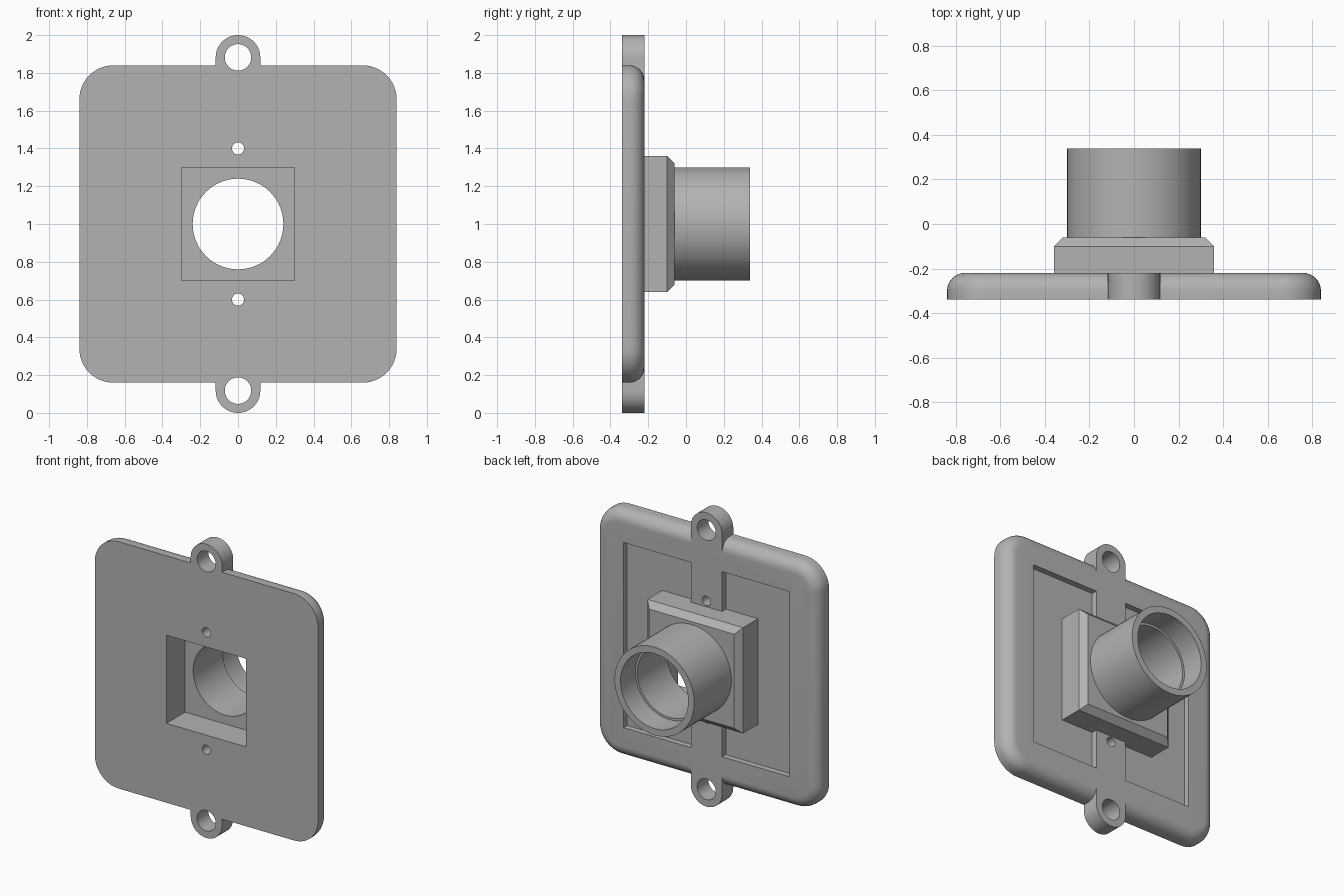
import bpy, bmesh
from math import sin, cos, pi

if "Cube" in bpy.data.objects:
    bpy.data.objects.remove(bpy.data.objects["Cube"])

grey = bpy.data.materials.new("plain grey")
grey.use_nodes = True
COLOUR = (0.45, 0.45, 0.45, 1)
grey.diffuse_color = COLOUR
grey.node_tree.nodes["Principled BSDF"].inputs["Base Color"].default_value = COLOUR

MID = 1.0                                  # height of the tube axis
FRONT, BACK, FLOOR = -0.34, -0.22, -0.26   # plate faces and recess floor


def loft(name, rings, loop=False):
    """Skin rings of (x, z) points at depths y: [(y, points), ...]."""
    bm = bmesh.new()
    rows = [[bm.verts.new((x, y, z)) for x, z in pts] for y, pts in rings]
    pairs = list(zip(rows, rows[1:]))
    if loop:
        pairs.append((rows[-1], rows[0]))
    else:
        bm.faces.new(rows[0])
        bm.faces.new(rows[-1])
    n = len(rows[0])
    for a, b in pairs:
        for i in range(n):
            j = (i + 1) % n
            bm.faces.new((a[i], a[j], b[j], b[i]))
    bmesh.ops.recalc_face_normals(bm, faces=bm.faces)
    mesh = bpy.data.meshes.new(name)
    bm.to_mesh(mesh)
    bm.free()
    mesh.materials.append(grey)
    obj = bpy.data.objects.new(name, mesh)
    bpy.context.collection.objects.link(obj)
    return obj


def prism(name, pts, y0, y1):
    return loft(name, [(y0, pts), (y1, pts)])


def circle(r, z=MID, n=64):
    return [(r * cos(2 * pi * i / n), z + r * sin(2 * pi * i / n)) for i in range(n)]


def rect(x0, x1, half_z):
    return [(x0, MID - half_z), (x1, MID - half_z), (x1, MID + half_z), (x0, MID + half_z)]


def rounded_square(half, r, steps=12):
    pts = []
    for quarter, (sx, sz) in enumerate([(1, 1), (-1, 1), (-1, -1), (1, -1)]):
        for i in range(steps + 1):
            a = (quarter + i / steps) * pi / 2
            pts.append((sx * (half - r) + r * cos(a), MID + sz * (half - r) + r * sin(a)))
    return pts


def combine(target, tool, operation="DIFFERENCE"):
    """Apply a boolean and discard the tool."""
    mod = target.modifiers.new("cut", "BOOLEAN")
    mod.operation, mod.solver, mod.object = operation, "EXACT", tool
    bpy.context.view_layer.objects.active = target
    bpy.ops.object.modifier_apply(modifier=mod.name)
    bpy.data.objects.remove(tool)


# Plate with rounded corners and a rounded back edge
HALF, CORNER, ROUND = 0.84, 0.18, 0.08
rings = [(FRONT, rounded_square(HALF, CORNER))]
for i in range(9):
    a = i / 8 * pi / 2
    inset = ROUND * (1 - cos(a))
    rings.append((BACK - ROUND + ROUND * sin(a), rounded_square(HALF - inset, CORNER - inset)))
plate = loft("mounting_plate", rings)

# Screw ears at top and bottom
EAR, EAR_Z = 0.118, 0.882
for s in (1, -1):
    arc = [(EAR * cos(pi * i / 32), MID + s * (EAR_Z + EAR * sin(pi * i / 32))) for i in range(33)]
    foot = [(-EAR, MID + s * 0.7), (EAR, MID + s * 0.7)]
    combine(plate, prism("ear", arc + foot, FRONT, BACK), "UNION")

# Screw holes, small pin holes and the two shallow back recesses
for s in (1, -1):
    combine(plate, prism("ear_hole", circle(0.07, MID + s * EAR_Z), -0.5, 0))
    combine(plate, prism("pin_hole", circle(0.032, MID + s * 0.4, 32), -0.5, 0))
    x0, x1 = sorted((s * EAR, s * 0.625))
    combine(plate, prism("recess", rect(x0, x1, 0.63), FLOOR, 0))

# Seat for the housing and the square opening
combine(plate, prism("seat", rect(-0.36, 0.36, 0.36), FLOOR, 0))
combine(plate, prism("opening", rect(-0.3, 0.3, 0.3), -0.5, 0))

# Chamfered housing, hollow from the front, with a round hole in its back wall
outer, inner = rect(-0.36, 0.36, 0.36), rect(-0.32, 0.32, 0.32)
housing = loft("housing", [(FLOOR, outer), (-0.10, outer), (-0.06, inner)])
combine(housing, prism("cavity", rect(-0.3, 0.3, 0.3), -0.5, -0.14))
combine(housing, prism("bore", circle(0.24), -0.5, 0.1))

# Tube with a wider bore at its open end
STEP, END = 0.18, 0.34
profile = [(0.3, -0.06), (0.3, END), (0.255, END), (0.255, STEP), (0.24, STEP), (0.24, -0.06)]
tube = loft("tube", [(y, circle(r)) for r, y in profile], loop=True)

# Smooth curved surfaces, keep the edges sharp
bpy.ops.object.select_all(action="DESELECT")
for obj in (plate, housing, tube):
    obj.select_set(True)
bpy.context.view_layer.objects.active = plate
bpy.ops.object.shade_smooth_by_angle(angle=pi / 6)
